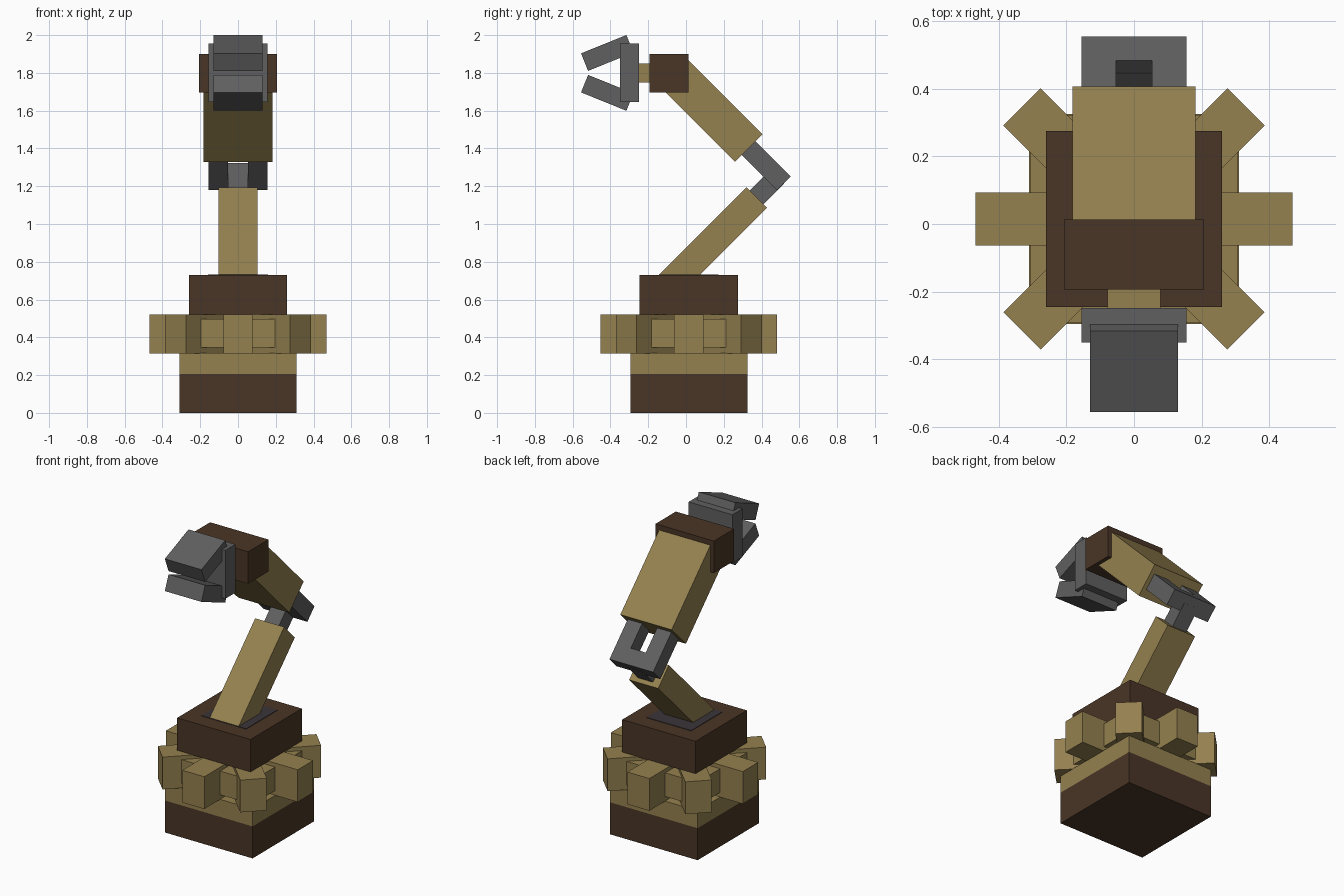
import bpy, math
from mathutils import Vector, Matrix

if "Cube" in bpy.data.objects:
    bpy.data.objects.remove(bpy.data.objects["Cube"])


def material(name, color):
    m = bpy.data.materials.new(name)
    m.diffuse_color = (*color, 1)
    m.use_nodes = True
    m.node_tree.nodes["Principled BSDF"].inputs["Base Color"].default_value = m.diffuse_color
    return m


TAN = material("tan", (0.30, 0.22, 0.08))
BROWN = material("dark brown", (0.068, 0.036, 0.019))
GREY = material("steel grey", (0.115, 0.115, 0.118))
DARK = material("dark plate", (0.042, 0.034, 0.039))


def block(name, size, matrix, mat):
    """Box of a given size placed by a matrix."""
    bpy.ops.mesh.primitive_cube_add(size=1)
    ob = bpy.context.object
    ob.name = name
    ob.data.transform(matrix @ Matrix.Diagonal((*size, 1)))
    ob.data.materials.append(mat)
    return ob


def box(name, x, y, z, mat, turn=0):
    """Box from ranges, optionally turned about its own vertical axis."""
    lo, hi = Vector((x[0], y[0], z[0])), Vector((x[1], y[1], z[1]))
    place = Matrix.Translation((lo + hi) / 2) @ Matrix.Rotation(turn, 4, "Z")
    return block(name, hi - lo, place, mat)


def beam(name, start, end, width, thick, mat, x=0):
    """Tilted bar between two (y, z) points."""
    a, b = Vector((x, *start)), Vector((x, *end))
    d = b - a
    place = Matrix.Translation((a + b) / 2) @ Matrix.Rotation(math.atan2(d.z, d.y), 4, "X")
    return block(name, (width, d.length, thick), place, mat)


CY = 0.015  # the pedestal sits slightly behind the centre


def around(r):
    return (CY - r, CY + r)


# Pedestal
box("base_lower", (-0.31, 0.31), around(0.31), (0, 0.205), BROWN)
box("base_upper", (-0.31, 0.31), around(0.31), (0.205, 0.317), TAN)

# Gear: four crossed bars make eight teeth, with shorter wide bars between
for i in range(4):
    box(f"gear_teeth_{i}", (-0.468, 0.468), around(0.078), (0.315, 0.522), TAN, i * math.pi / 4)
for i in range(2):
    box(f"gear_core_{i}", (-0.307, 0.307), around(0.205), (0.345, 0.497), TAN, i * math.pi / 2)

# Turntable with its inlaid plate
box("turntable", (-0.26, 0.26), around(0.26), (0.52, 0.73), BROWN)
box("turntable_plate", (-0.158, 0.158), around(0.158), (0.727, 0.733), DARK)

# Lower arm and elbow
beam("lower_arm", (-0.135, 0.63), (0.375, 1.14), 0.206, 0.153, TAN)
beam("elbow_link", (0.35, 1.118), (0.483, 1.251), 0.105, 0.103, GREY)
for s in (-1, 1):
    beam("elbow_prong", (0.30, 1.434), (0.518, 1.216), 0.102, 0.103, GREY, s * 0.104)
beam("elbow_crossbar", (0.447, 1.287), (0.518, 1.216), 0.106, 0.103, GREY)

# Upper arm, head and wrist
beam("upper_arm", (0.333, 1.402), (-0.06, 1.795), 0.364, 0.205, TAN)
box("head", (-0.207, 0.207), (-0.193, 0.013), (1.695, 1.9), BROWN)
box("wrist", (-0.078, 0.078), (-0.26, -0.18), (1.748, 1.85), TAN)

# Gripper
box("palm", (-0.155, 0.155), (-0.35, -0.248), (1.645, 1.955), GREY)
for s in (-1, 1):
    beam("finger", (-0.537, 1.8 + s * 0.057), (-0.297, 1.8 + s * 0.154), 0.26, 0.1, GREY)
